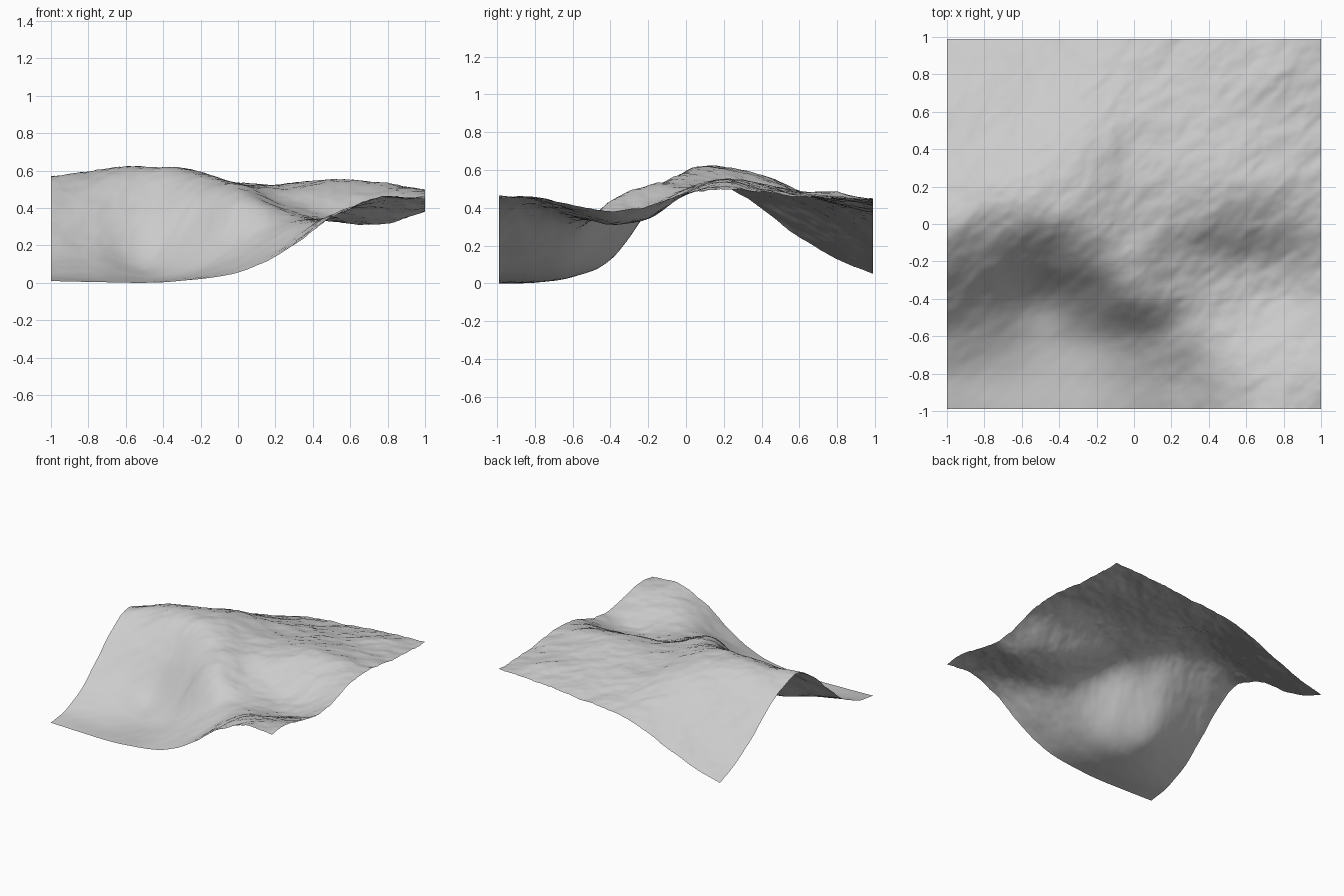
import bpy, bmesh
from mathutils import Vector, noise

if "Cube" in bpy.data.objects:
    bpy.data.objects.remove(bpy.data.objects["Cube"])

# Coarse relief: rows run front (y=-1) to back (y=1), columns left to right
RELIEF = [
    [.01, .005, 0, .015, .055, .17, .345, .46, .445],
    [.045, .02, .005, .03, .11, .22, .36, .435, .455],
    [.14, .09, .035, .08, .21, .30, .34, .37, .41],
    [.30, .22, .13, .25, .435, .375, .33, .31, .39],
    [.475, .43, .385, .47, .515, .42, .36, .35, .41],
    [.565, .58, .59, .595, .53, .50, .49, .475, .47],
    [.515, .59, .61, .60, .53, .53, .55, .53, .50],
    [.39, .48, .55, .57, .51, .51, .53, .51, .48],
    [.25, .36, .45, .49, .48, .48, .49, .49, .455],
    [.13, .22, .33, .41, .43, .44, .46, .485, .45],
    [.05, .12, .22, .32, .38, .40, .42, .44, .45],
]
CELLS = 120
HALF_DEPTH = 0.99


def spline(values, t):
    """Catmull-Rom through evenly spaced values, t from 0 to 1, linear past the ends."""
    v = [2 * values[0] - values[1], *values, 2 * values[-1] - values[-2]]
    s = t * (len(values) - 1)
    i = min(int(s), len(values) - 2)
    f = s - i
    a, b, c, d = v[i:i + 4]
    return b + 0.5 * f * (c - a + f * (2*a - 5*b + 4*c - d + f * (3*(b - c) + d - a)))


def height(u, v):
    base = spline([spline(row, u) for row in RELIEF], v)
    # Eroded detail, stretched along the diagonal and stronger on the high ground
    x, y = 2 * u - 1, 2 * v - 1
    p = Vector(((x + y) * 2.2, (y - x) * 5.0, 3.7))
    rough = noise.fractal(p, 0.65, 2.1, 5)
    return base + rough * 0.011 * min(1, 0.15 + base * 2.5)


# Terrain sheet
bm = bmesh.new()
grid = [[bm.verts.new((2 * i / CELLS - 1, HALF_DEPTH * (2 * j / CELLS - 1),
                       height(i / CELLS, j / CELLS)))
         for i in range(CELLS + 1)] for j in range(CELLS + 1)]
for j in range(CELLS):
    for i in range(CELLS):
        bm.faces.new((grid[j][i], grid[j][i + 1], grid[j + 1][i + 1], grid[j + 1][i]))

# Rest the lowest point on the ground
low = min(v.co.z for v in bm.verts)
bmesh.ops.translate(bm, verts=bm.verts, vec=(0, 0, -low))
for f in bm.faces:
    f.smooth = True

mesh = bpy.data.meshes.new("mountain_terrain")
bm.to_mesh(mesh)
bm.free()
terrain = bpy.data.objects.new("mountain_terrain", mesh)
bpy.context.collection.objects.link(terrain)
